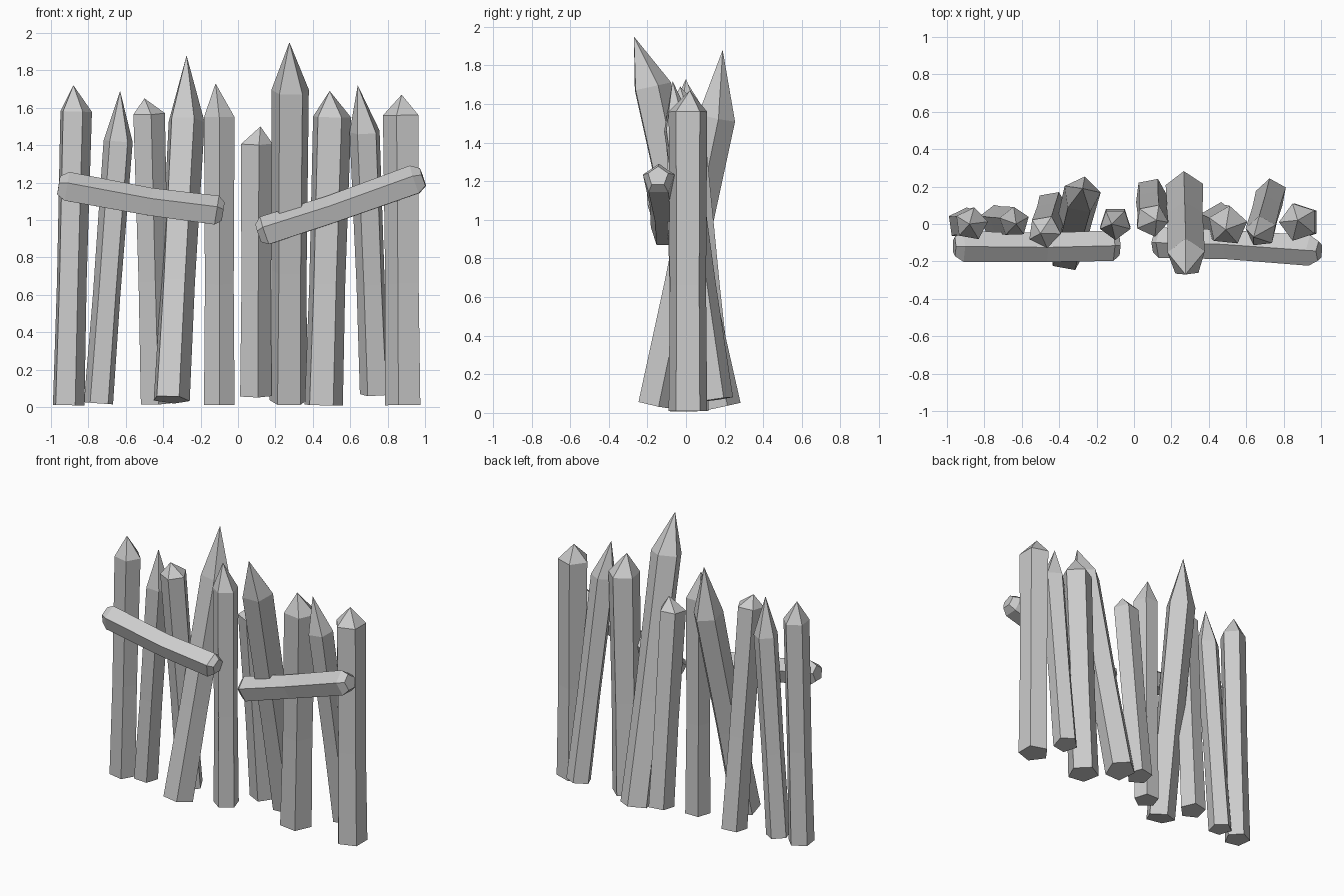
import bpy, bmesh, math
from mathutils import Vector

cube = bpy.data.objects.get("Cube")
if cube:
    bpy.data.objects.remove(cube, do_unlink=True)

SIDES = 5

wood = bpy.data.materials.new("weathered grey wood")
wood.use_nodes = True
grey = (0.6, 0.6, 0.6, 1)
wood.diffuse_color = grey
wood.node_tree.nodes["Principled BSDF"].inputs["Base Color"].default_value = grey


def log(name, rings, turn, ref, tip=None):
    """Five-sided log through (centre, radius) rings, closed flat or with a tip."""
    axis = (Vector(rings[-1][0]) - Vector(rings[0][0])).normalized()
    u = (ref - axis * ref.dot(axis)).normalized()
    v = axis.cross(u)
    bm = bmesh.new()
    loops = []
    for centre, radius in rings:
        loop = []
        for i in range(SIDES):
            a = math.radians(turn) + math.tau * i / SIDES
            loop.append(bm.verts.new(Vector(centre) + (u * math.cos(a) + v * math.sin(a)) * radius))
        loops.append(loop)
    bm.faces.new(loops[0][::-1])
    for low, high in zip(loops, loops[1:]):
        for i in range(SIDES):
            j = (i + 1) % SIDES
            bm.faces.new((low[i], low[j], high[j], high[i]))
    if tip:
        point = bm.verts.new(tip)
        for i in range(SIDES):
            bm.faces.new((loops[-1][i], loops[-1][(i + 1) % SIDES], point))
    else:
        bm.faces.new(loops[-1])
    bmesh.ops.recalc_face_normals(bm, faces=bm.faces)
    mesh = bpy.data.meshes.new(name)
    bm.to_mesh(mesh)
    bm.free()
    mesh.materials.append(wood)
    obj = bpy.data.objects.new(name, mesh)
    bpy.context.collection.objects.link(obj)


# Upright stakes: base, shoulder, tip, radius, turn
stakes = [
    ((-.91, 0, .01), (-.87, 0, 1.58), (-.88, 0, 1.72), .09, 8),
    ((-.745, .02, .02), (-.64, .01, 1.42), (-.63, 0, 1.69), .082, 20),
    ((-.44, .09, .02), (-.48, -.04, 1.57), (-.5, -.05, 1.65), .09, -8),
    ((-.36, -.155, .04), (-.28, .155, 1.53), (-.275, .19, 1.88), .103, 8),
    ((-.1, .01, .01), (-.1, 0, 1.55), (-.12, 0, 1.73), .086, 54),
    ((.09, .16, .06), (.095, .02, 1.41), (.12, .02, 1.5), .09, 65),
    ((.27, .18, .03), (.28, -.18, 1.69), (.275, -.27, 1.95), .105, 20),
    ((.455, .01, .01), (.5, -.01, 1.55), (.49, -.03, 1.69), .108, 12),
    ((.735, .16, .07), (.68, -.04, 1.47), (.64, -.07, 1.72), .085, 25),
    ((.89, .01, .01), (.88, .01, 1.56), (.875, .02, 1.67), .105, 36),
]
for n, (base, shoulder, tip, radius, turn) in enumerate(stakes, 1):
    middle = Vector(base).lerp(Vector(shoulder), .42)
    log(f"stake_{n}", [(base, radius), (middle, radius * .94), (shoulder, radius)],
        turn, Vector((1, 0, 0)), tip)

# Crooked cross rails with chamfered ends
rails = {
    "right_rail": ((-.96, -.12, 1.18), (-.47, -.125, 1.09), (-.08, -.115, 1.04)),
    "left_rail": ((.11, -.1, .925), (.5, -.11, 1.05), (.99, -.145, 1.225)),
}
for name, (start, middle, end) in rails.items():
    s, m, e = Vector(start), Vector(middle), Vector(end)
    log(name, [(s, .055), (s.lerp(m, .09), .086), (m, .082), (e.lerp(m, .09), .086), (e, .055)],
        0, Vector((0, 0, 1)))
